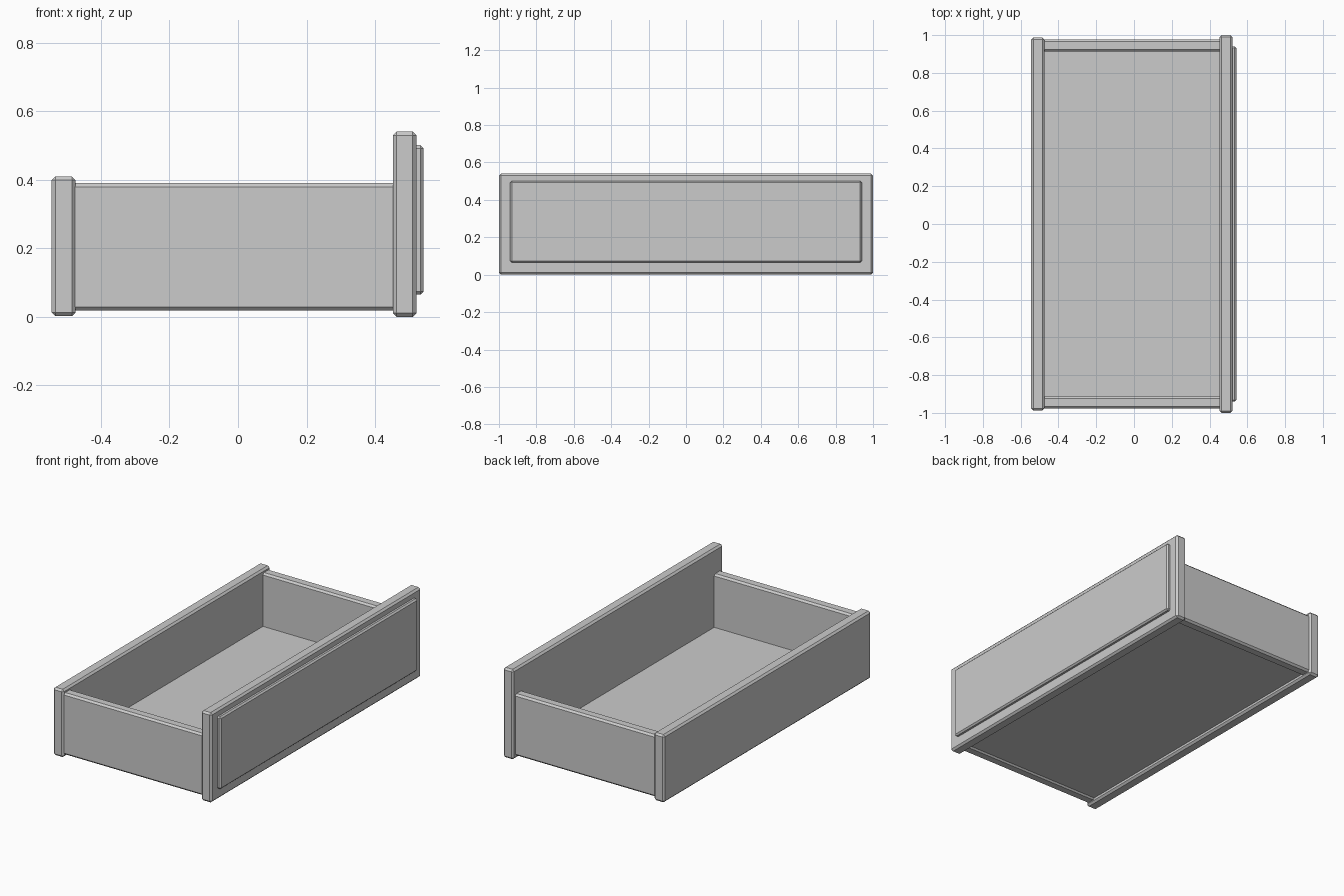
import bpy

cube = bpy.data.objects.get("Cube")
if cube:
    bpy.data.objects.remove(cube, do_unlink=True)

COLOR = (0.6, 0.6, 0.6, 1.0)
grey = bpy.data.materials.new("plain_grey")
grey.use_nodes = True
grey.diffuse_color = COLOR
grey.node_tree.nodes["Principled BSDF"].inputs["Base Color"].default_value = COLOR


def board(name, low, high, chamfer=0.0):
    """Box between two corners, with optional chamfered edges."""
    bpy.ops.mesh.primitive_cube_add(size=1)
    ob = bpy.context.object
    ob.name = name
    for v in ob.data.vertices:
        v.co = [h if c > 0 else l for c, l, h in zip(v.co, low, high)]
    ob.data.materials.append(grey)
    if chamfer:
        mod = ob.modifiers.new("chamfer", 'BEVEL')
        mod.width = chamfer
        mod.segments = 1
    return ob


# Tall drawer face with its raised panel
board("drawer_face", (0.452, -1.0, 0.0), (0.521, 1.0, 0.541), 0.011)
board("raised_panel", (0.51, -0.94, 0.065), (0.542, 0.94, 0.501), 0.009)

# Lower board at the opposite end
board("drawer_back", (-0.544, -0.987, 0.002), (-0.474, 0.987, 0.41), 0.011)

# Matching side boards, housed in the two end boards
for name, y in (("side_near", -0.946), ("side_far", 0.946)):
    board(name, (-0.495, y - 0.032, 0.018), (0.475, y + 0.032, 0.39), 0.011)

# Bottom board between the sides
board("drawer_bottom", (-0.49, -0.925, 0.027), (0.47, 0.925, 0.07))
